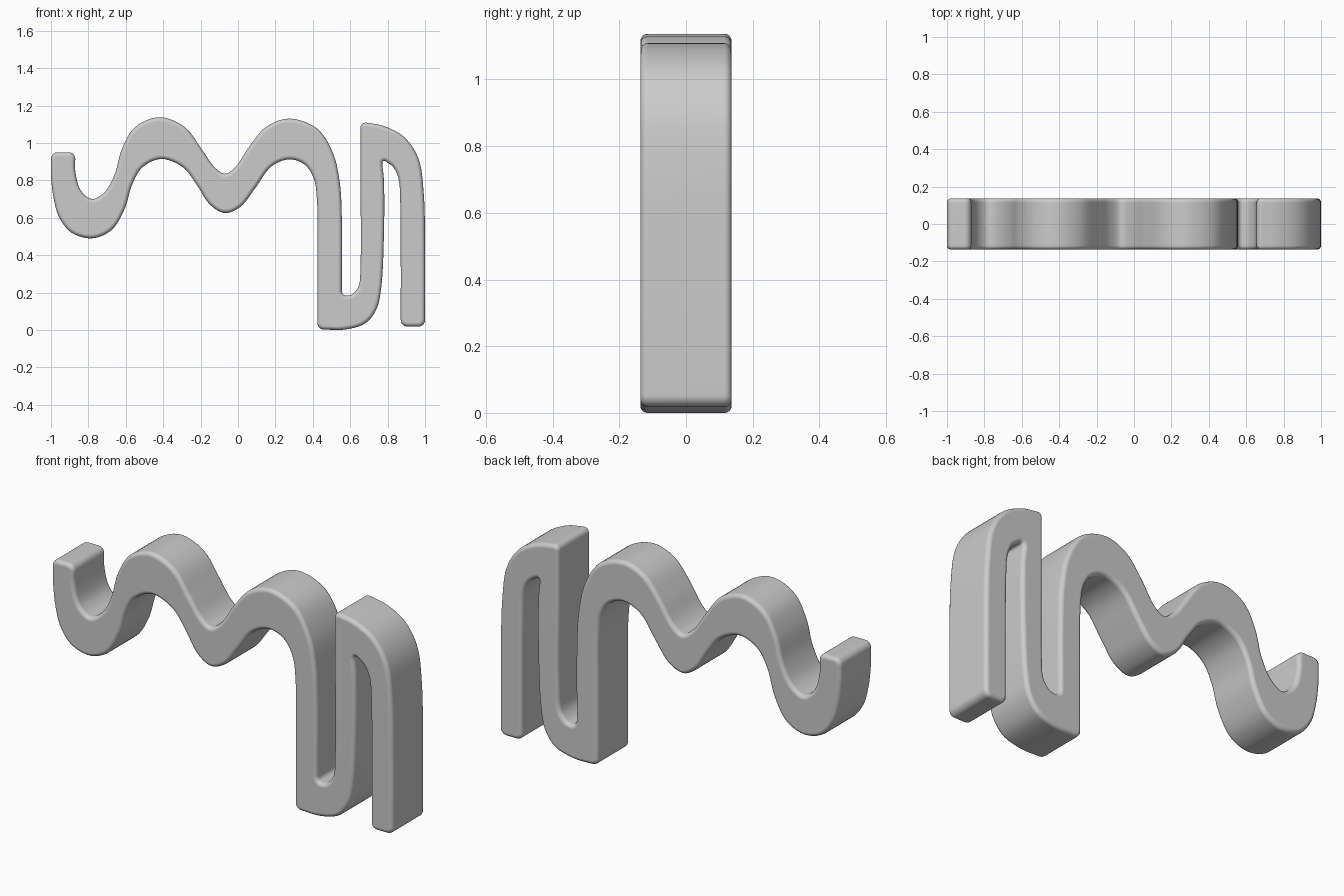
import bpy
import bmesh
import math
from mathutils import Vector

HALF_DEPTH = 0.137
CORNER = 0.035
RIM = 0.022

# Outline in x, z: each run is a smooth stretch, with a corner between runs
upper_wave = [(-.87, .95), (-.87, .85), (-.84, .745), (-.78, .70), (-.715, .735),
              (-.66, .83), (-.62, .97), (-.55, 1.085), (-.42, 1.137), (-.285, 1.085),
              (-.19, .96), (-.125, .87), (-.07, .835), (-.015, .87), (.06, .98),
              (.15, 1.085), (.275, 1.13), (.425, 1.075), (.51, .94), (.545, .78),
              (.555, .6), (.555, .175)]
inner_hook = [(.555, .175), (.61, .19), (.645, .235), (.655, .35), (.655, .8), (.655, 1.115)]
outer_arch = [(.655, 1.115), (.78, 1.09), (.89, 1.03), (.965, .915), (.993, .73),
              (1, .4), (1, .018)]
foot = [(1, .018), (.87, .018)]
inner_arch = [(.87, .018), (.87, .4), (.868, .66), (.858, .81), (.83, .87), (.768, .92)]
outer_hook = [(.768, .92), (.78, .8), (.78, .5), (.765, .22), (.74, .11), (.68, .035),
              (.57, .002), (.425, .002)]
lower_wave = [(.425, .002), (.425, .4), (.423, .68), (.405, .81), (.355, .885),
              (.275, .912), (.18, .875), (.09, .755), (.015, .66), (-.07, .625),
              (-.15, .67), (-.22, .775), (-.295, .87), (-.41, .914), (-.51, .87),
              (-.565, .78), (-.605, .65), (-.675, .535), (-.78, .49), (-.89, .52),
              (-.955, .6), (-.985, .70), (-1, .83), (-1, .95)]
tail_end = [(-1, .95), (-.87, .95)]
RUNS = [upper_wave, inner_hook, outer_arch, foot, inner_arch, outer_hook, lower_wave, tail_end]


def smooth_run(points, steps=6):
    """Centripetal spline through the points, pulled back at both ends for a rounded corner."""
    p = [Vector(q) for q in points]
    start = p[0] + (p[1] - p[0]).normalized() * CORNER
    end = p[-1] + (p[-2] - p[-1]).normalized() * CORNER
    p[0], p[-1] = start, end
    if len(p) == 2:
        return p
    p = [2 * p[0] - p[1]] + p + [2 * p[-1] - p[-2]]
    out = []
    for a, b, c, d in zip(p, p[1:], p[2:], p[3:]):
        ta, tb, tc = [math.sqrt((v - u).length) for u, v in ((a, b), (b, c), (c, d))]
        m1 = tb * ((b - a) / ta - (c - a) / (ta + tb) + (c - b) / tb)
        m2 = tb * ((c - b) / tb - (d - b) / (tb + tc) + (d - c) / tc)
        for i in range(steps):
            t = i / steps
            out.append(b + m1 * t + (3 * (c - b) - 2 * m1 - m2) * t ** 2
                       + (2 * (b - c) + m1 + m2) * t ** 3)
    return out + [end]


def outline(runs, steps=6):
    """Join the runs with near-circular corners."""
    smooth = [smooth_run(r) for r in runs]
    pts = []
    for i, run in enumerate(smooth):
        pts += run
        a, corner, d = run[-1], Vector(runs[i][-1]), smooth[(i + 1) % len(smooth)][0]
        b, c = a.lerp(corner, .55), d.lerp(corner, .55)
        for k in range(1, steps):
            t = k / steps
            s = 1 - t
            pts.append(a * s ** 3 + b * 3 * s * s * t + c * 3 * s * t * t + d * t ** 3)
    return pts


def inward_normals(pts):
    """Mitred normals, pointing into the solid of a clockwise outline."""
    normals = []
    for i, p in enumerate(pts):
        u = (p - pts[i - 1]).normalized()
        v = (pts[(i + 1) % len(pts)] - p).normalized()
        n = Vector((u.y + v.y, -u.x - v.x)).normalized()
        normals.append(n / n.dot(Vector((u.y, -u.x))))
    return normals


def rounded_slab(name, pts, half_depth, rim, segments=4):
    """Stack outline loops through the depth, insetting them along a quarter circle at each rim."""
    normals = inward_normals(pts)
    angles = [math.pi / 2 * k / segments for k in range(segments + 1)]
    front = [(rim * (1 - math.sin(a)), rim * (1 - math.cos(a)) - half_depth) for a in angles]
    profile = front + [(inset, -y) for inset, y in reversed(front)]

    bm = bmesh.new()
    loops = []
    for inset, y in profile:
        ring = [p + n * inset for p, n in zip(pts, normals)]
        loops.append([bm.verts.new((q.x, y, q.y)) for q in ring])
    for low, high in zip(loops, loops[1:]):
        for i in range(len(pts)):
            bm.faces.new((low[i - 1], low[i], high[i], high[i - 1]))
    bm.faces.new(loops[0])
    bm.faces.new(loops[-1])
    bmesh.ops.recalc_face_normals(bm, faces=bm.faces)
    mesh = bpy.data.meshes.new(name)
    bm.to_mesh(mesh)
    bm.free()
    obj = bpy.data.objects.new(name, mesh)
    bpy.context.collection.objects.link(obj)
    return obj


if "Cube" in bpy.data.objects:
    bpy.data.objects.remove(bpy.data.objects["Cube"], do_unlink=True)

# Thick wavy band with softened front and back rims
band = rounded_slab("wavy_band", outline(RUNS), HALF_DEPTH, RIM)
bpy.ops.object.select_all(action="DESELECT")
band.select_set(True)
bpy.context.view_layer.objects.active = band
bpy.ops.object.shade_smooth_by_angle(angle=math.radians(35))
band.modifiers.new("flat_sides", "WEIGHTED_NORMAL").keep_sharp = True
